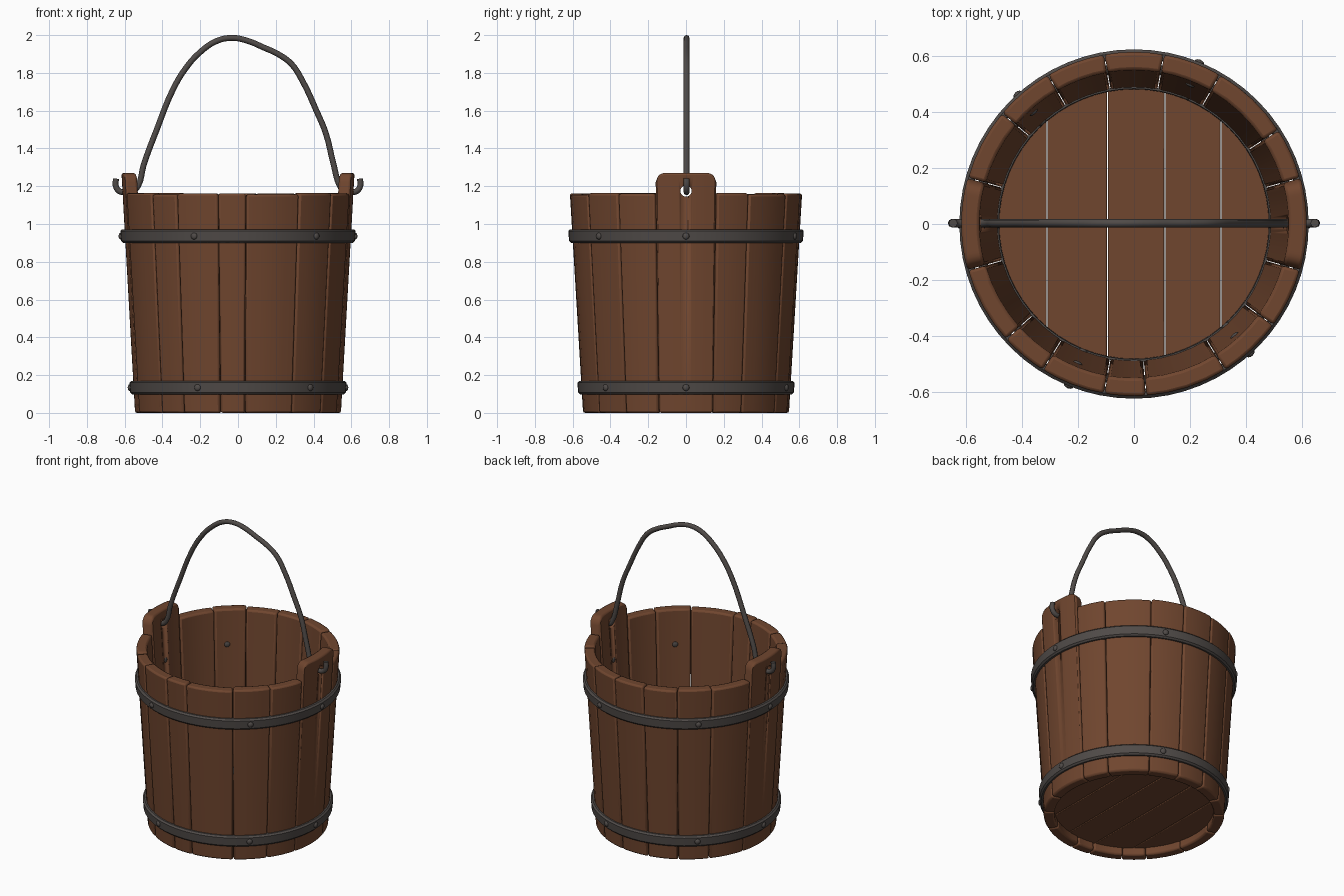
import bpy, bmesh, math
from mathutils import Vector, Matrix

if "Cube" in bpy.data.objects:
    bpy.data.objects.remove(bpy.data.objects["Cube"])


def material(name, rgb):
    m = bpy.data.materials.new(name)
    m.diffuse_color = (*rgb, 1)
    m.use_nodes = True
    m.node_tree.nodes["Principled BSDF"].inputs["Base Color"].default_value = m.diffuse_color
    return m


WOOD = material("brown wood", (0.162, 0.061, 0.028))
IRON = material("dark iron", (0.08, 0.07, 0.065))


def finish(name, bm, mat, bevel=0.0, angle=35):
    bmesh.ops.recalc_face_normals(bm, faces=bm.faces)
    me = bpy.data.meshes.new(name)
    bm.to_mesh(me)
    bm.free()
    ob = bpy.data.objects.new(name, me)
    bpy.context.collection.objects.link(ob)
    me.materials.append(mat)
    bpy.ops.object.select_all(action='DESELECT')
    ob.select_set(True)
    bpy.context.view_layer.objects.active = ob
    bpy.ops.object.shade_smooth_by_angle(angle=math.radians(angle))
    if bevel:
        b = ob.modifiers.new("bevel", 'BEVEL')
        b.width, b.segments, b.limit_method = bevel, 2, 'ANGLE'
        b.angle_limit = math.radians(40)
    return ob


def outer(z):
    return 0.545 + 0.06 * min(z, 1.2)


THICK = 0.065


def stave(name, a0, a1, cols, top):
    """Curved board between two angles; top(t) gives its height, t in 0..1."""
    bm = bmesh.new()
    rings = []
    for j in range(cols + 1):
        t = j / cols
        a = math.radians(a0 + (a1 - a0) * t)
        z = top(t)
        pts = [(outer(0), 0), (outer(z), z), (outer(z) - THICK, z), (outer(0) - THICK, 0)]
        rings.append([bm.verts.new((r * math.cos(a), r * math.sin(a), h)) for r, h in pts])
    for p, q in zip(rings, rings[1:]):
        for k in range(4):
            n = (k + 1) % 4
            bm.faces.new((p[k], q[k], q[n], p[n]))
    bm.faces.new(rings[0])
    bm.faces.new(rings[-1])
    return finish(name, bm, WOOD, 0.011)


def ear_top(t):
    half, r = 0.165, 0.05
    d = max(0, abs(t - 0.5) * 2 * half - (half - r))
    return 1.27 - (r - math.sqrt(max(0, r * r - d * d)))


# hole cutter through both ears
bm = bmesh.new()
bmesh.ops.create_cone(bm, cap_ends=True, segments=16, radius1=0.03, radius2=0.03, depth=2,
                      matrix=Matrix.Translation((0, 0, 1.175)) @ Matrix.Rotation(math.pi / 2, 4, 'Y'))
cutter = finish("hole_cutter", bm, WOOD)
cutter.hide_render = True
cutter.display_type = 'WIRE'

# staves of uneven width, two of them rising as ears
joints = [-15.5, 15.5, 33, 60, 80, 100, 120, 140, 164.5, 195.5, 222, 238, 260, 274, 302, 324, 344.5]
for i, (a0, a1) in enumerate(zip(joints, joints[1:])):
    if i in (0, 8):
        ob = stave("ear_stave", a0 + 0.15, a1 - 0.15, 24, ear_top)
        c = ob.modifiers.new("hole", 'BOOLEAN')
        c.object, c.operation, c.solver = cutter, 'DIFFERENCE', 'EXACT'
    else:
        h = 1.16 + 0.004 * math.sin(i * 2.3)
        stave("stave", a0 + 0.15, a1 - 0.15, 4, lambda t: h)

# floor planks
edges = [-0.492, -0.31, -0.095, 0.11, 0.31, 0.492]
for x0, x1 in zip(edges, edges[1:]):
    bm = bmesh.new()
    R, n = 0.492, 10
    xs = [x0 + 0.002 + (x1 - x0 - 0.004) * k / n for k in range(n + 1)]
    ys = [math.sqrt(max(0.0004, R * R - x * x)) for x in xs]
    loop = [(x, -y) for x, y in zip(xs, ys)] + [(x, y) for x, y in zip(xs[::-1], ys[::-1])]
    f = bm.faces.new([bm.verts.new((x, y, 0.05)) for x, y in loop])
    up = bmesh.ops.extrude_face_region(bm, geom=[f])
    bmesh.ops.translate(bm, vec=(0, 0, 0.045),
                        verts=[v for v in up["geom"] if isinstance(v, bmesh.types.BMVert)])
    finish("floor_plank", bm, WOOD, 0.004)


def hoop(name, profile, seg=64):
    bm = bmesh.new()
    rings = []
    for j in range(seg):
        a = 2 * math.pi * j / seg
        rings.append([bm.verts.new((r * math.cos(a), r * math.sin(a), z)) for r, z in profile])
    m = len(profile)
    for j in range(seg):
        p, q = rings[j], rings[(j + 1) % seg]
        for k in range(m):
            bm.faces.new((p[k], q[k], q[(k + 1) % m], p[(k + 1) % m]))
    return finish(name, bm, IRON)


def band(z0, z1, out):
    c = 0.01
    return [(outer(z0) - 0.01, z0), (outer(z0) + out - c, z0), (outer(z0) + out, z0 + c),
            (outer(z1) + out, z1 - c), (outer(z1) + out - c, z1), (outer(z1) - 0.01, z1)]


# iron hoops with rivets through the wall
for z0, z1 in ((0.098, 0.17), (0.9, 0.972)):
    hoop("hoop", band(z0, z1, 0.02))
    zc = (z0 + z1) / 2
    for deg in (0, 68, 132, 180, 248, 312):
        bm = bmesh.new()
        for r, flat in ((outer(zc) + 0.02, 0.011), (outer(zc) - THICK, 0.008)):
            mat = (Matrix.Rotation(math.radians(deg), 4, 'Z') @ Matrix.Translation((r, 0, zc))
                   @ Matrix.Diagonal((flat, 0.018, 0.018, 1)))
            bmesh.ops.create_uvsphere(bm, u_segments=12, v_segments=8, radius=1, matrix=mat)
        finish("rivet", bm, IRON, angle=60)
hoop("inner_ring", [(0.492, 0.098), (0.481, 0.098), (0.483, 0.14), (0.492, 0.14)])

# bent wire handle with hooked ends
path = [(-0.645, 1.24), (-0.648, 1.205), (-0.63, 1.175), (-0.59, 1.168), (-0.555, 1.175), (-0.53, 1.2),
        (-0.5, 1.31), (-0.43, 1.5), (-0.345, 1.71), (-0.28, 1.82), (-0.2, 1.91), (-0.11, 1.97),
        (-0.03, 1.985), (0.05, 1.97), (0.13, 1.937), (0.22, 1.895), (0.285, 1.845), (0.34, 1.76),
        (0.415, 1.6), (0.465, 1.48), (0.505, 1.32), (0.54, 1.2), (0.56, 1.175), (0.595, 1.168),
        (0.63, 1.175), (0.648, 1.205), (0.645, 1.24)]
cu = bpy.data.curves.new("handle", 'CURVE')
cu.dimensions = '3D'
cu.bevel_depth, cu.bevel_resolution, cu.resolution_u = 0.0155, 2, 4
cu.use_fill_caps = True
sp = cu.splines.new('BEZIER')
sp.bezier_points.add(len(path) - 1)
for p, (x, z) in zip(sp.bezier_points, path):
    p.co = (x, 0.003, z)
    p.handle_left_type = p.handle_right_type = 'AUTO'
cu.materials.append(IRON)
handle = bpy.data.objects.new("handle", cu)
bpy.context.collection.objects.link(handle)
